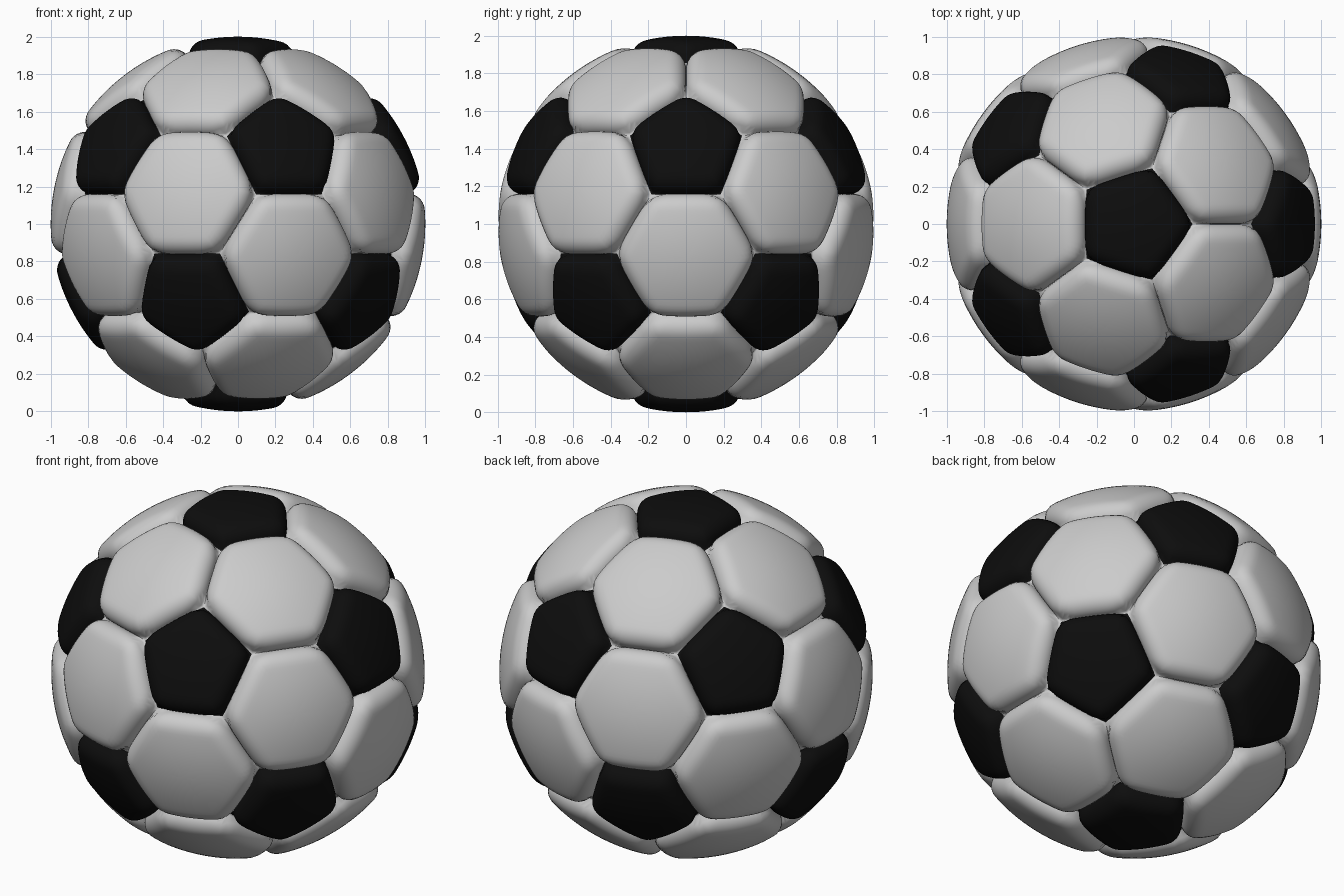
import bpy, bmesh, math
from itertools import combinations
from mathutils import Vector

if "Cube" in bpy.data.objects:
    bpy.data.objects.remove(bpy.data.objects["Cube"])

SEAM, WIDTH, POWER = 0.09, 0.10, 3.0   # seam depth, rounded rim width, corner tightness
SEG, RINGS = 12, 16                    # divisions per panel side / rings to the centre

black = bpy.data.materials.new("black_leather")
black.diffuse_color = (0.004, 0.004, 0.004, 1)
black.use_nodes = True
black.node_tree.nodes["Principled BSDF"].inputs["Base Color"].default_value = black.diffuse_color


def ring(z, offset):
    r = math.sqrt(1 - z * z)
    return [Vector((r * math.cos(math.radians(72 * k + offset)),
                    r * math.sin(math.radians(72 * k + offset)), z)) for k in range(5)]


def sort_around(points):
    c = sum(points, Vector()) / len(points)
    n = c.normalized()
    u = (points[0] - c).normalized()
    w = n.cross(u)
    return sorted(points, key=lambda p: math.atan2((p - c).dot(w), (p - c).dot(u)))


def puff(p, normals):
    """Put a point on the ball, sinking it in a rounded rim near the panel edges."""
    d = p.normalized()
    q = sum(max(0, 1 - math.asin(max(0, min(1, d.dot(n)))) / WIDTH) ** POWER for n in normals)
    q = min(1, q ** (1 / POWER))
    return d * (1 - SEAM * (1 - math.sqrt(1 - q * q)))


def make_panel(name, corners, material=None):
    corners = sort_around(corners)
    sides = len(corners)
    c = sum(corners, Vector()) / sides
    pairs = [(corners[i], corners[(i + 1) % sides]) for i in range(sides)]
    normals = [a.cross(b).normalized() for a, b in pairs]
    outline = [a.lerp(b, j / SEG) for a, b in pairs for j in range(SEG)]
    bm = bmesh.new()
    rows = []
    for k in range(RINGS):
        s = 1 - (k / RINGS) ** 1.7     # rings crowd towards the rim
        rows.append([bm.verts.new(puff(c.lerp(p, s), normals)) for p in outline])
    n = len(outline)
    for outer, inner in zip(rows, rows[1:]):
        for i in range(n):
            j = (i + 1) % n
            bm.faces.new((outer[i], outer[j], inner[j], inner[i]))
    mid = bm.verts.new(puff(c, normals))
    for i in range(n):
        bm.faces.new((rows[-1][i], rows[-1][(i + 1) % n], mid))
    for f in bm.faces:
        f.smooth = True
    me = bpy.data.meshes.new(name)
    bm.to_mesh(me)
    bm.free()
    if material:
        me.materials.append(material)
    ob = bpy.data.objects.new(name, me)
    ob.location.z = 1
    bpy.context.collection.objects.link(ob)


# Icosahedron corners, with one at each pole
h = 1 / math.sqrt(5)
ico = [Vector((0, 0, 1))] + ring(h, 0) + ring(-h, 36) + [Vector((0, 0, -1))]


def near(a, b):
    return 0.1 < (a - b).length < 1.2


# Black pentagons around each corner
for i, v in enumerate(ico):
    make_panel(f"black_panel_{i + 1}", [v.lerp(o, 1 / 3) for o in ico if near(v, o)], black)

# White hexagons on each triangle
triples = [t for t in combinations(ico, 3) if all(near(a, b) for a, b in combinations(t, 2))]
for i, t in enumerate(triples):
    make_panel(f"white_panel_{i + 1}", [a.lerp(b, 1 / 3) for a in t for b in t if a is not b])
